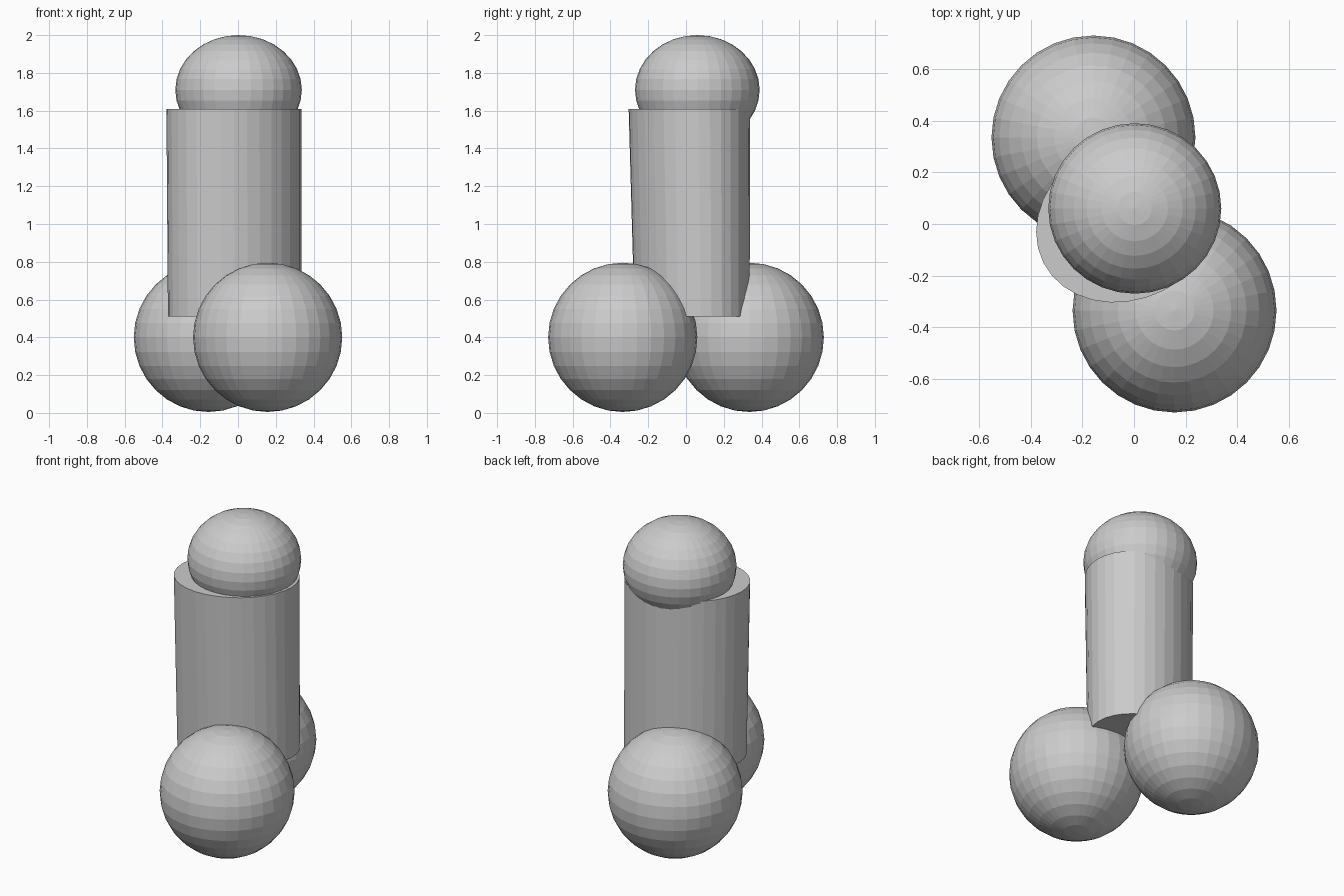
import bpy, bmesh
from math import cos, sin, pi

if "Cube" in bpy.data.objects:
    bpy.data.objects.remove(bpy.data.objects["Cube"])


def ball(name, center, radii):
    bpy.ops.mesh.primitive_uv_sphere_add(segments=32, ring_count=16, location=center)
    ob = bpy.context.object
    ob.name = name
    ob.scale = radii
    return ob


def ring(bm, cx, cy, z, rx, ry, skew, sides=32):
    """Slightly skewed oval cross-section."""
    k = (1 - skew * skew) ** 0.5
    pts = []
    for i in range(sides):
        a = 2 * pi * i / sides
        pts.append(bm.verts.new((cx + rx * cos(a),
                                 cy + ry * (skew * cos(a) + k * sin(a)), z)))
    return pts


# Two base balls, opposite each other
for name, s in (("front_base_ball", 1), ("back_base_ball", -1)):
    ball(name, (0.157 * s, -0.335 * s, 0.4), (0.395, 0.395, 0.395))

# Upright column, slightly wider toward the front at the top
bm = bmesh.new()
low = ring(bm, -0.018, 0.032, 0.51, 0.353, 0.305, 0.15)
high = ring(bm, -0.022, 0.018, 1.61, 0.357, 0.322, 0.15)
n = len(low)
for i in range(n):
    j = (i + 1) % n
    bm.faces.new((low[i], low[j], high[j], high[i]))
bm.faces.new(low[::-1])
bm.faces.new(high)
mesh = bpy.data.meshes.new("column")
bm.to_mesh(mesh)
bm.free()
bpy.context.collection.objects.link(bpy.data.objects.new("column", mesh))

# Flattened cap ball on top of the column
ball("cap_ball", (0.003, 0.06, 1.71), (0.335, 0.33, 0.29))
